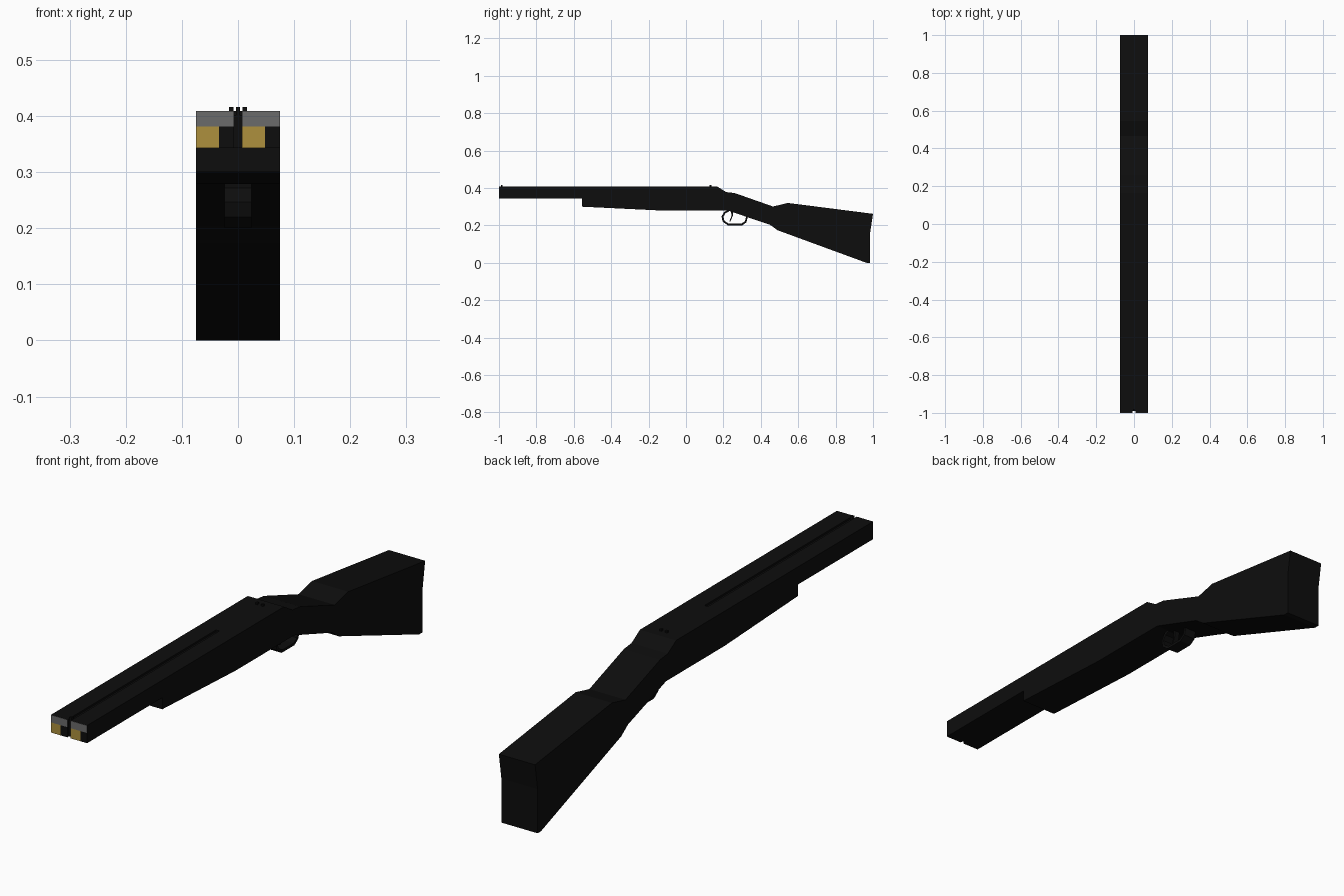
import bpy, bmesh

if "Cube" in bpy.data.objects:
    bpy.data.objects.remove(bpy.data.objects["Cube"])


def material(name, rgb):
    m = bpy.data.materials.new(name)
    m.diffuse_color = (*rgb, 1)
    m.use_nodes = True
    m.node_tree.nodes["Principled BSDF"].inputs["Base Color"].default_value = m.diffuse_color
    return m


BLACK = material("near black", (0.004, 0.004, 0.004))
GREY = material("mid grey", (0.145, 0.145, 0.145))
GOLD = material("dull gold", (0.42, 0.28, 0.048))


def extrude(name, profile, x0, x1, mat=BLACK, mirror=False):
    """Extrude a (y, z) side profile from x0 to x1."""
    bm = bmesh.new()
    face = bm.faces.new([bm.verts.new((x0, y, z)) for y, z in profile])
    out = bmesh.ops.extrude_face_region(bm, geom=[face])
    bmesh.ops.translate(bm, vec=(x1 - x0, 0, 0),
                        verts=[v for v in out["geom"] if isinstance(v, bmesh.types.BMVert)])
    bmesh.ops.recalc_face_normals(bm, faces=bm.faces)
    me = bpy.data.meshes.new(name)
    bm.to_mesh(me)
    bm.free()
    me.materials.append(mat)
    ob = bpy.data.objects.new(name, me)
    bpy.context.collection.objects.link(ob)
    if mirror:
        ob.modifiers.new("mirror", "MIRROR")
    return ob


def box(name, x, y, z, mat=BLACK, mirror=False):
    prof = [(y[0], z[0]), (y[1], z[0]), (y[1], z[1]), (y[0], z[1])]
    return extrude(name, prof, x[0], x[1], mat, mirror)


W, GAP, LOW, TOP = 0.075, 0.007, 0.343, 0.409

# stock, receiver and fore-end in one slab
extrude("stock_and_receiver", [
    (-0.555, 0.30), (-0.12, 0.279), (0.225, 0.279), (0.45, 0.203), (0.49, 0.174),
    (0.965, 0.0), (0.985, 0.0), (0.985, 0.165), (1.0, 0.262), (0.545, 0.32),
    (0.465, 0.301), (0.26, 0.373), (0.215, 0.378), (0.165, TOP), (0.13, TOP),
    (0.13, LOW), (-0.555, LOW)], -W, W)

# twin square barrels and the recessed rib joining them
box("barrels", (GAP, W), (-0.999, 0.13), (LOW, TOP), mirror=True)
extrude("barrel_rib", [(-0.99, LOW), (0.13, LOW), (0.13, TOP), (-0.12, TOP),
                       (-0.12, 0.402), (-0.99, 0.402)], -GAP, GAP)

# coloured muzzle plates
MY = (-1.0, -0.999)
box("muzzle_grey", (GAP, W), MY, (0.381, TOP), GREY, mirror=True)
for side, x0, xm, x1 in (("left", -W, -0.034, -GAP), ("right", GAP, 0.048, W)):
    box("muzzle_gold_" + side, (x0, xm), MY, (LOW, 0.381), GOLD)
    box("muzzle_black_" + side, (xm, x1), MY, (LOW, 0.381))

# sights
box("front_sight", (-0.004, 0.004), (-0.99, -0.98), (0.40, 0.416))
box("rear_sight", (0.008, 0.016), (0.125, 0.135), (0.40, 0.416), mirror=True)

# trigger guard: outer curve plus the same curve shrunk inward
outer = [(0.225, 0.283), (0.203, 0.272), (0.19, 0.247), (0.196, 0.22), (0.224, 0.2),
         (0.30, 0.2), (0.323, 0.216), (0.332, 0.25)]
inner = [(0.262 + (y - 0.262) * 0.86, 0.242 + (z - 0.242) * 0.78) for y, z in outer]
extrude("trigger_guard", outer + inner[::-1], -0.024, 0.024)

# trigger
extrude("trigger", [(0.24, 0.285), (0.254, 0.28), (0.25, 0.25), (0.238, 0.222),
                    (0.232, 0.222), (0.243, 0.25)], -0.01, 0.01)
